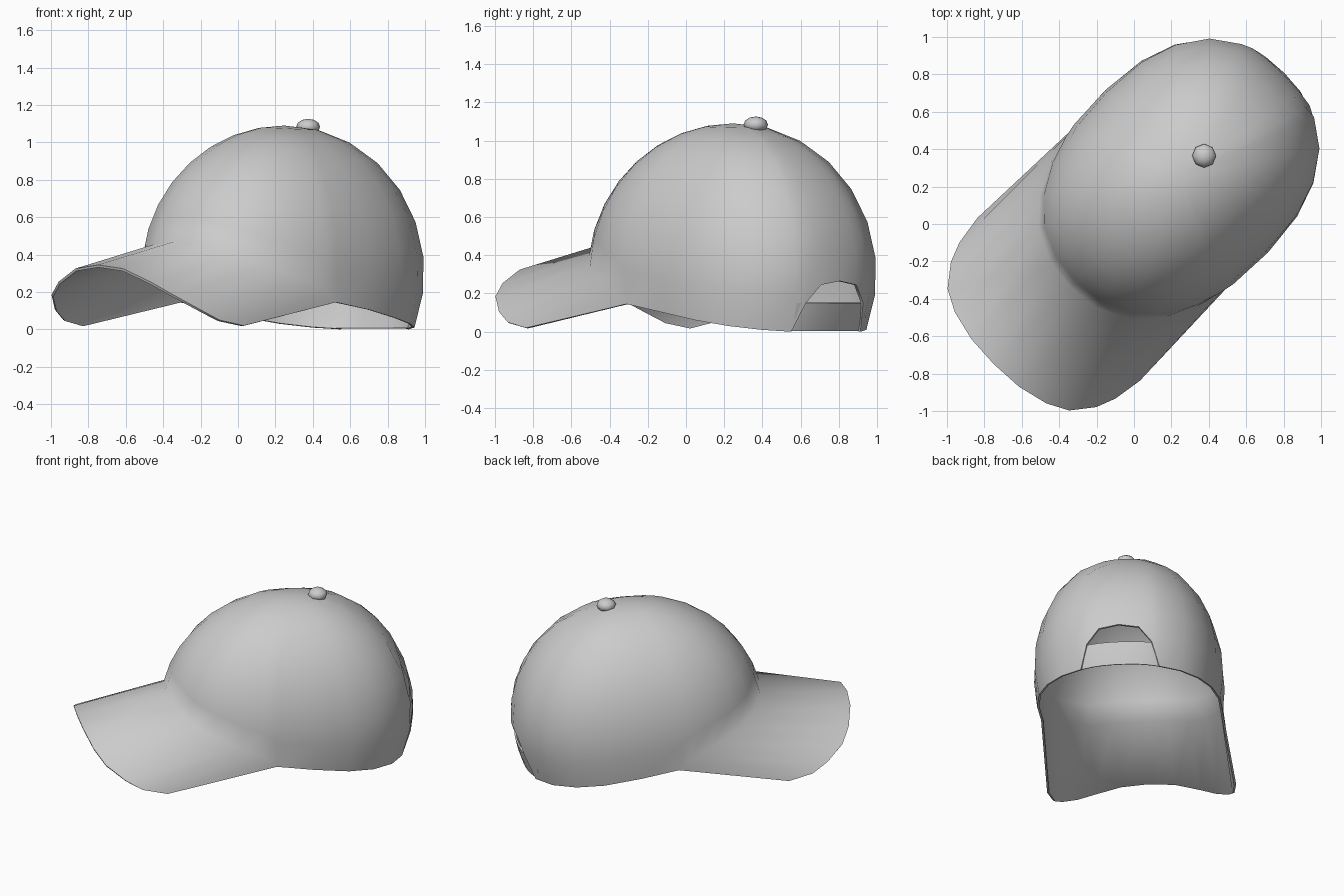
import bpy, bmesh
from math import sin, cos, asin, pi, radians, sqrt

if "Cube" in bpy.data.objects:
    bpy.data.objects.remove(bpy.data.objects["Cube"])

R = sqrt(0.5)
RINGS = 8

# columns of one half: angle from the front, height of the lower crown edge
# (the last four trace the arched opening at the back)
HALF = [(0, .47), (15, .455), (32, .395), (47, .34), (62, .275), (73, .215), (78, .145),
        (92, .105), (108, .06), (124, .03), (141, .01), (157.5, 0),
        (163.5, .15), (171, .245), (180, .265)]
# outer visor edge of one half: sideways, backward, height
VISOR = [(0, -1.06, .345), (.18, -1.05, .325), (.346, -1.01, .255), (.46, -.95, .185),
         (.55, -.834, .105), (.59, -.73, .05), (.615, -.57, .02)]


def world(s, b, z):
    """Cap axes (sideways, backward, up) to world; the cap is turned 45 degrees."""
    return ((b + s) * R, (b - s) * R, z)


def dome(deg, phi, k=1.0):
    """Point on the rounded crown for a plan angle and an elevation angle."""
    a = radians(deg)
    c, q = cos(a), sin(a)
    e = 2 / 2.2 if c > 0 else 2 / 2.4
    r = cos(phi) * k
    s = .615 * r * abs(q) ** e * (1 if q >= 0 else -1)
    b = .35 - (.85 * abs(c) ** e if c > 0 else -.79 * abs(c) ** e) * r
    return world(s, b, .3 + .79 * sin(phi))


def phi_at(z):
    return asin((z - .3) / .79)


def finish(bm, name, thickness):
    """Turn the sheet into a solid with smooth shading and crisp edges."""
    bmesh.ops.recalc_face_normals(bm, faces=bm.faces)
    centre = (.25, .25, .3)
    out = 0
    for f in bm.faces:
        m = f.calc_center_median()
        out += f.calc_area() * sum(n * (p - c) for n, p, c in zip(f.normal, m, centre))
    if out < 0:
        bmesh.ops.reverse_faces(bm, faces=bm.faces)
    me = bpy.data.meshes.new(name)
    bm.to_mesh(me)
    bm.free()
    ob = bpy.data.objects.new(name, me)
    bpy.context.collection.objects.link(ob)
    bpy.ops.object.select_all(action='DESELECT')
    bpy.context.view_layer.objects.active = ob
    ob.select_set(True)
    mod = ob.modifiers.new("thickness", 'SOLIDIFY')
    mod.thickness = thickness
    mod.offset = -1
    bpy.ops.object.modifier_apply(modifier=mod.name)
    bpy.ops.object.shade_smooth_by_angle(angle=radians(60))
    return ob


# crown and visor as one sheet
bm = bmesh.new()
cols = [(-d, z) for d, z in HALF[-2:0:-1]] + HALF
apex = bm.verts.new(world(0, .35, 1.09))
grid = []
for d, z in cols:
    p0 = phi_at(z)
    grid.append([bm.verts.new(dome(d, p0 + (pi / 2 - p0) * j / RINGS)) for j in range(RINGS)])
n = len(grid)
for i in range(n):
    a, b = grid[i], grid[(i + 1) % n]
    for j in range(RINGS - 1):
        bm.faces.new((a[j], b[j], b[j + 1], a[j + 1]))
    bm.faces.new((a[-1], b[-1], apex))

# visor strips from the crown edge to the outer edge
edge = [(-s, b, z) for s, b, z in VISOR[:0:-1]] + VISOR
outer = [bm.verts.new(world(*p)) for p in edge]
mid = len(HALF) - 2
inner = [grid[mid + i][0] for i in range(-6, 7)]
for i in range(len(outer) - 1):
    bm.faces.new((inner[i], outer[i], outer[i + 1], inner[i + 1]))
finish(bm, "crown_and_visor", .014)

# strap across the back opening
bm = bmesh.new()
rows = [[bm.verts.new(dome(d, phi_at(z), .985)) for d in range(153, 208, 6)] for z in (.004, .075, .15)]
for lo, hi in zip(rows, rows[1:]):
    for i in range(len(lo) - 1):
        bm.faces.new((lo[i], lo[i + 1], hi[i + 1], hi[i]))
finish(bm, "back_strap", .012)

# button on top
bpy.ops.mesh.primitive_uv_sphere_add(segments=8, ring_count=6, radius=1, location=(.375, .365, 1.083))
button = bpy.context.object
button.name = "top_button"
button.scale = (.064, .064, .043)
bpy.ops.object.transform_apply(location=False, rotation=False, scale=True)
bpy.ops.object.shade_smooth_by_angle(angle=radians(60))
